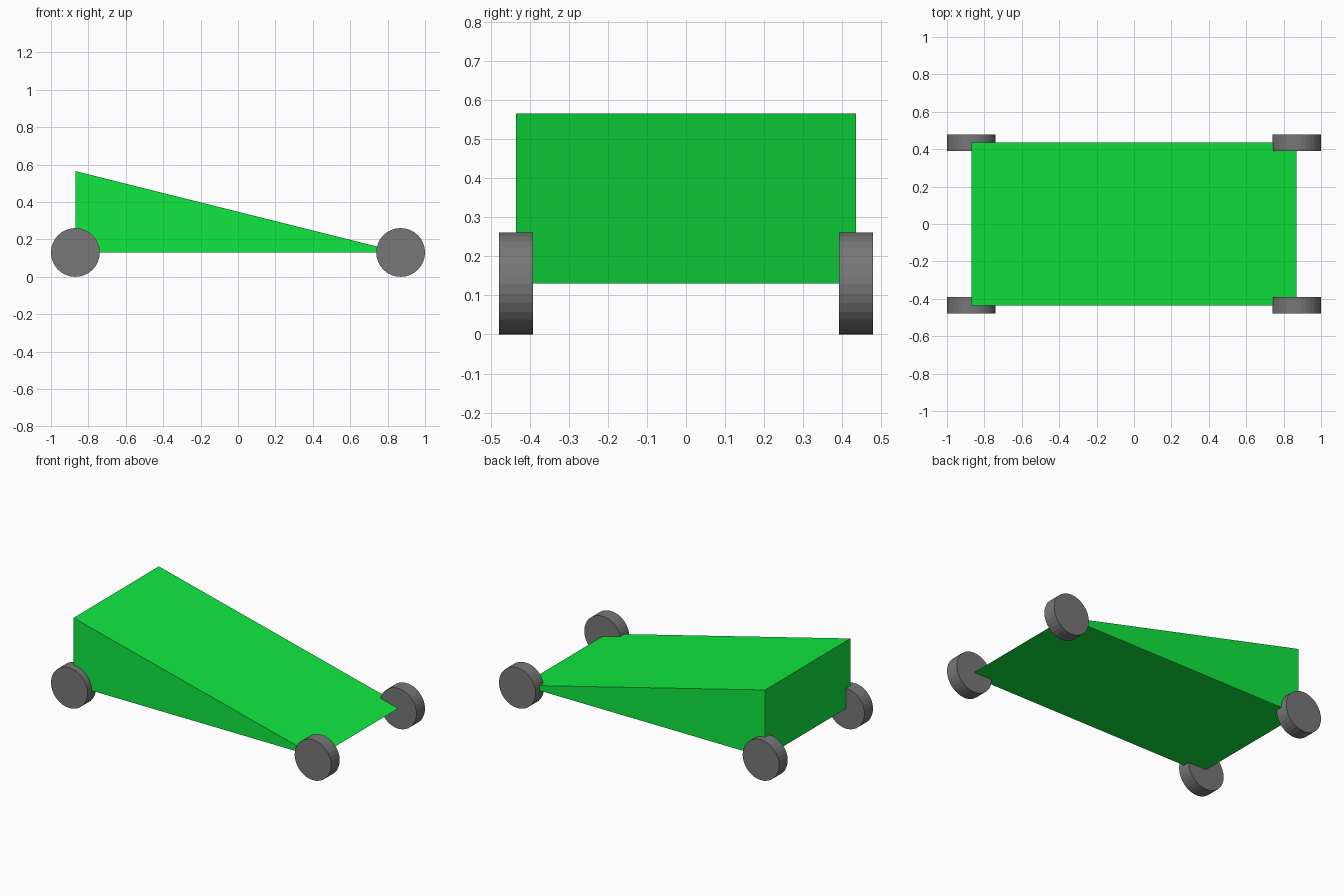
import bpy, bmesh
from math import pi

if "Cube" in bpy.data.objects:
    bpy.data.objects.remove(bpy.data.objects["Cube"])

R = 0.1304         # wheel radius and axle height
HX, HY = 0.8696, 0.4348
TOP = 0.5652


def material(name, rgb):
    mat = bpy.data.materials.new(name)
    mat.diffuse_color = (*rgb, 1)
    mat.use_nodes = True
    mat.node_tree.nodes["Principled BSDF"].inputs["Base Color"].default_value = mat.diffuse_color
    return mat


green = material("green_paint", (0.005, 0.8, 0.05))
rubber = material("dark_grey_rubber", (0.185, 0.185, 0.185))

# Wedge body: triangular side profile extruded across the width
bm = bmesh.new()
profile = [(-HX, R), (HX, R), (-HX, TOP)]
face = bm.faces.new([bm.verts.new((x, -HY, z)) for x, z in profile])
ext = bmesh.ops.extrude_face_region(bm, geom=[face])
moved = [g for g in ext["geom"] if isinstance(g, bmesh.types.BMVert)]
bmesh.ops.translate(bm, verts=moved, vec=(0, 2 * HY, 0))
bmesh.ops.recalc_face_normals(bm, faces=bm.faces)
mesh = bpy.data.meshes.new("wedge_body")
bm.to_mesh(mesh)
bm.free()
body = bpy.data.objects.new("wedge_body", mesh)
bpy.context.collection.objects.link(body)
mesh.materials.append(green)

# Wheels centred on the four lower corners
for sx, end in ((-1, "rear"), (1, "front")):
    for sy, side in ((-1, "right"), (1, "left")):
        bpy.ops.mesh.primitive_cylinder_add(
            vertices=32, radius=R, depth=0.087,
            location=(sx * HX, sy * HY, R), rotation=(pi / 2, 0, 0))
        wheel = bpy.context.object
        wheel.name = f"{end}_{side}_wheel"
        wheel.data.materials.append(rubber)
